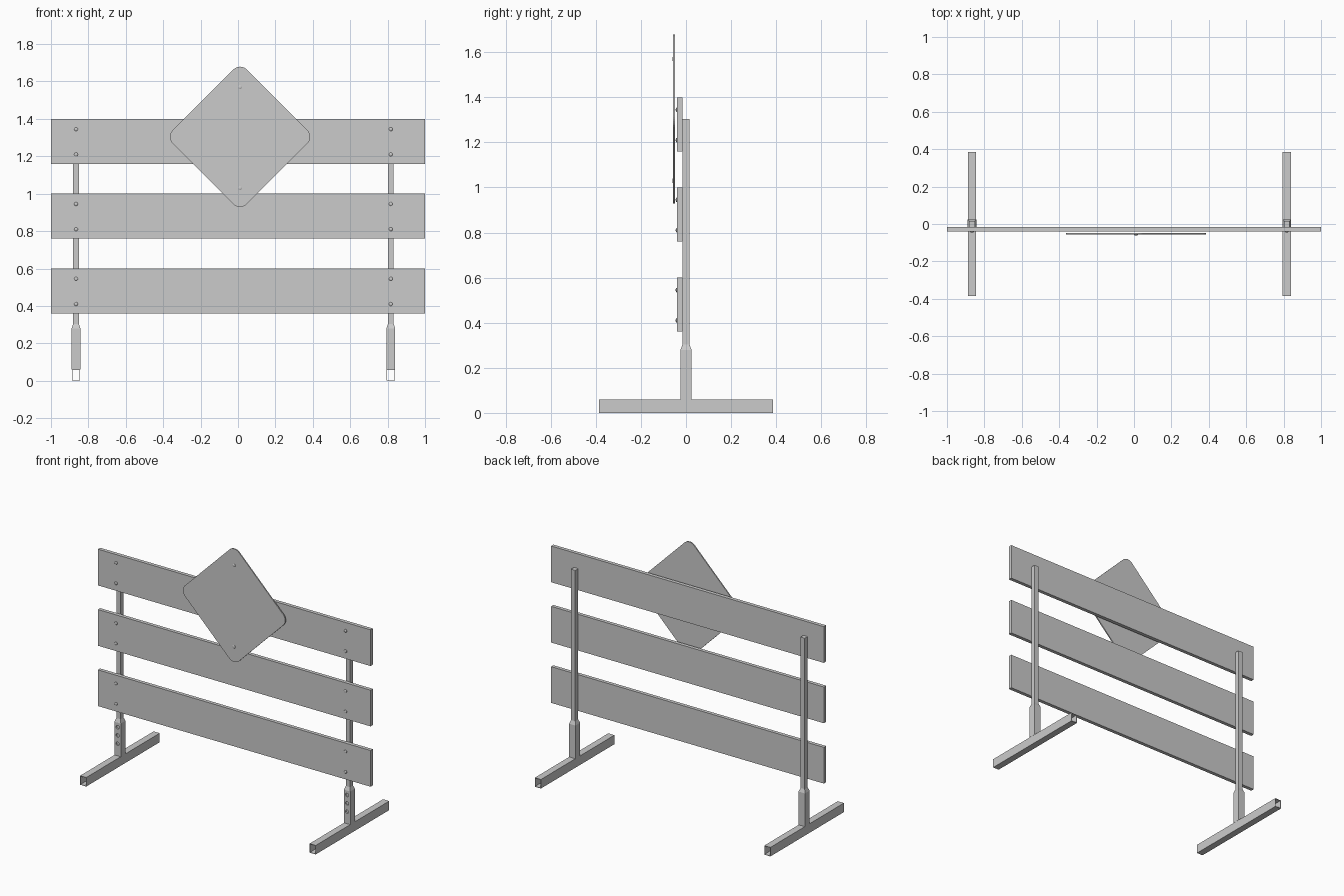
import bpy, bmesh, math
from mathutils import Matrix

if "Cube" in bpy.data.objects:
    bpy.data.objects.remove(bpy.data.objects["Cube"])

POST_X = (-0.866, 0.817)


def finish(bm, name):
    bmesh.ops.recalc_face_normals(bm, faces=bm.faces)
    mesh = bpy.data.meshes.new(name)
    bm.to_mesh(mesh)
    bm.free()
    ob = bpy.data.objects.new(name, mesh)
    bpy.context.collection.objects.link(ob)
    return ob


def box(name, x0, x1, y0, y1, z0, z1):
    bm = bmesh.new()
    m = (Matrix.Translation(((x0 + x1) / 2, (y0 + y1) / 2, (z0 + z1) / 2))
         @ Matrix.Diagonal((x1 - x0, y1 - y0, z1 - z0, 1)))
    bmesh.ops.create_cube(bm, size=1, matrix=m)
    return finish(bm, name)


def loft(name, loops, cyclic=False):
    """Skin a stack of equal-length loops; cap the ends unless cyclic."""
    bm = bmesh.new()
    rings = [[bm.verts.new(p) for p in loop] for loop in loops]
    pairs = list(zip(rings, rings[1:]))
    if cyclic:
        pairs.append((rings[-1], rings[0]))
    else:
        bm.faces.new(rings[0])
        bm.faces.new(rings[-1])
    for a, b in pairs:
        for i in range(len(a)):
            j = (i + 1) % len(a)
            bm.faces.new((a[i], a[j], b[j], b[i]))
    return finish(bm, name)


def rect_xy(x, hx, hy, z):
    return [(x - hx, -hy, z), (x + hx, -hy, z), (x + hx, hy, z), (x - hx, hy, z)]


def rect_xz(x, hx, z0, z1, y):
    return [(x - hx, y, z0), (x + hx, y, z0), (x + hx, y, z1), (x - hx, y, z1)]


def bolt(name, x, y, z, r=0.01, h=0.006):
    # Low domed head facing the front
    loops = []
    for rad, dy in ((r, -0.002), (r, h * 0.4), (r * 0.75, h * 0.8), (r * 0.35, h)):
        loops.append([(x + rad * math.cos(a), y - dy, z + rad * math.sin(a))
                      for a in (math.tau * i / 12 for i in range(12))])
    return loft(name, loops)


for side, x in zip(("left", "right"), POST_X):
    # Open rectangular foot tube
    t, L = 0.003, 0.385
    outer, inner = (0.0225, 0, 0.06), (0.0225 - t, t, 0.06 - t)
    loft(f"{side}_foot", [rect_xz(x, *outer, -L), rect_xz(x, *outer, L),
                          rect_xz(x, *inner, L), rect_xz(x, *inner, -L)], cyclic=True)

    # Socket with tapered shoulder
    socket = loft(f"{side}_socket", [rect_xy(x, 0.0235, 0.0245, 0.06),
                                     rect_xy(x, 0.0235, 0.0245, 0.28),
                                     rect_xy(x, 0.0155, 0.0155, 0.303)])
    # Three adjusting holes in the socket front
    bm = bmesh.new()
    for z in (0.14, 0.195, 0.25):
        bmesh.ops.create_cone(bm, cap_ends=True, segments=16, radius1=0.012, radius2=0.012,
                              depth=0.016, matrix=Matrix.Translation((x, -0.0245, z))
                              @ Matrix.Rotation(math.pi / 2, 4, 'X'))
    cutter = finish(bm, f"{side}_hole_cutter")
    cutter.hide_render = True
    cutter.hide_viewport = True
    mod = socket.modifiers.new("holes", 'BOOLEAN')
    mod.operation = 'DIFFERENCE'
    mod.solver = 'EXACT'
    mod.object = cutter

    # Upright post
    box(f"{side}_post", x - 0.0155, x + 0.0155, -0.0155, 0.0155, 0.29, 1.303)

# Three planks with two bolts at each post
for n, z in enumerate((0.36, 0.76, 1.16)):
    box(f"plank_{n + 1}", -1, 1, -0.0395, -0.0155, z, z + 0.24)
    for side, x in zip(("left", "right"), POST_X):
        for k, dz in enumerate((0.05, 0.185)):
            bolt(f"plank_{n + 1}_{side}_bolt_{k + 1}", x, -0.0395, z + dz)

# Diamond sign plate with rounded corners
cx, cz, r, d = 0.011, 1.304, 0.05, 0.325
outline = []
for q in range(4):
    c = q * math.pi / 2
    for i in range(9):
        a = c - math.pi / 4 + i * math.pi / 16
        outline.append((cx + d * math.cos(c) + r * math.cos(a),
                        cz + d * math.sin(c) + r * math.sin(a)))
loft("sign_plate", [[(px, y, pz) for px, pz in outline] for y in (-0.057, -0.049)])
for k, z in enumerate((1.03, 1.57)):
    bolt(f"sign_bolt_{k + 1}", cx, -0.057, z, h=0.004)
